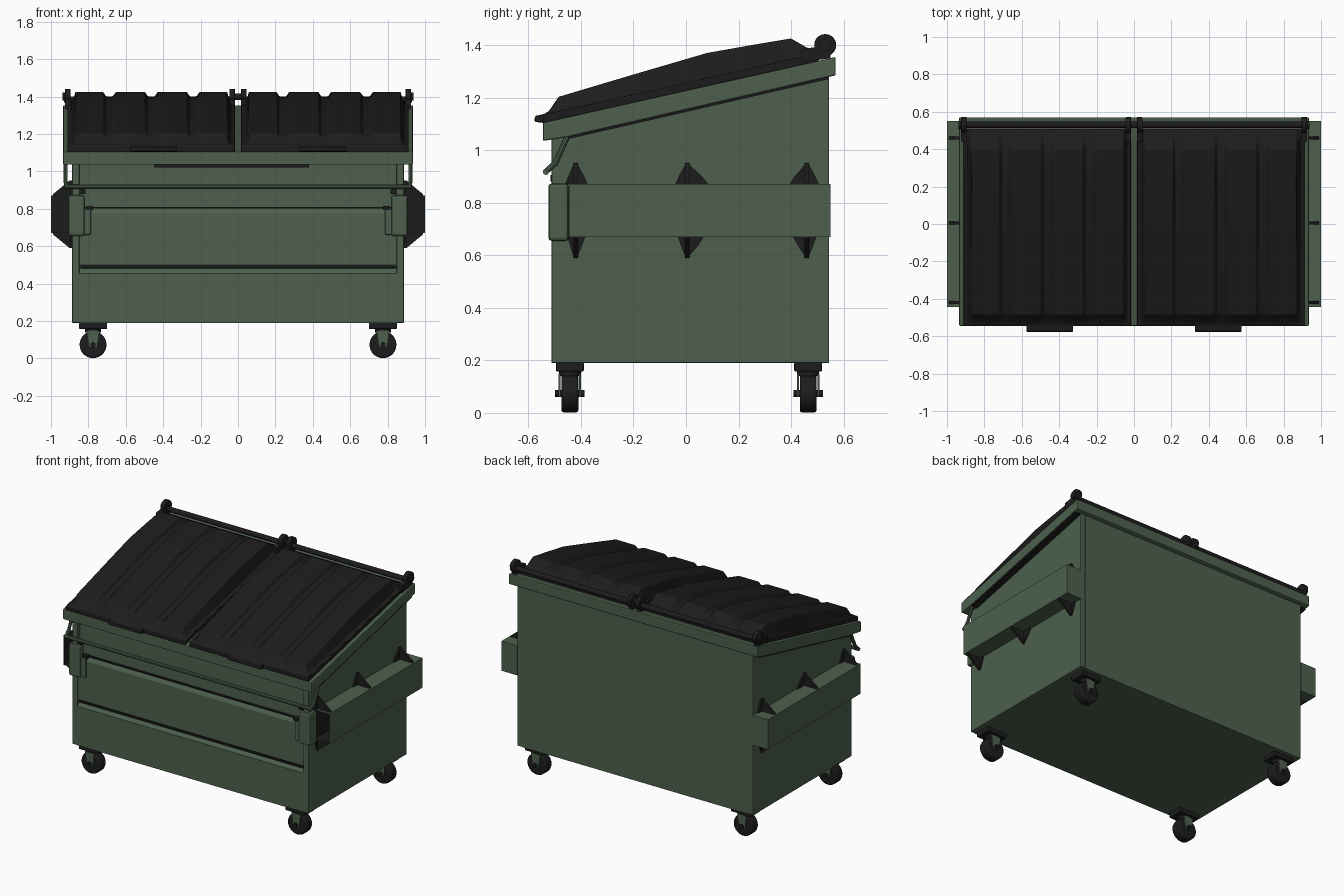
import bpy, bmesh, math
from mathutils import Vector, Matrix

if "Cube" in bpy.data.objects:
    bpy.data.objects.remove(bpy.data.objects["Cube"])


def material(name, rgb):
    m = bpy.data.materials.new(name)
    m.diffuse_color = (*rgb, 1)
    m.use_nodes = True
    m.node_tree.nodes["Principled BSDF"].inputs["Base Color"].default_value = m.diffuse_color
    return m


GREEN = material("green paint", (0.075, 0.118, 0.075))
BLACK = material("black plastic", (0.012, 0.012, 0.012))


def finish(name, bm, mats, bevel=0.0, smooth=False):
    bmesh.ops.recalc_face_normals(bm, faces=bm.faces)
    me = bpy.data.meshes.new(name)
    bm.to_mesh(me)
    bm.free()
    ob = bpy.data.objects.new(name, me)
    bpy.context.collection.objects.link(ob)
    for m in mats:
        me.materials.append(m)
    if bevel:
        b = ob.modifiers.new("soft edges", 'BEVEL')
        b.width, b.segments, b.limit_method = bevel, 2, 'ANGLE'
    if smooth:
        bpy.context.view_layer.objects.active = ob
        bpy.ops.object.select_all(action='DESELECT')
        ob.select_set(True)
        bpy.ops.object.shade_smooth_by_angle(angle=math.radians(35))
    return ob


def prism(name, pts, a, b, mat, axis='x', bevel=0.0):
    """Profile (y,z) swept along x, or profile (x,z) swept along y."""
    bm = bmesh.new()
    put = (lambda p, t: (t, p[0], p[1])) if axis == 'x' else (lambda p, t: (p[0], t, p[1]))
    lo = [bm.verts.new(put(p, a)) for p in pts]
    hi = [bm.verts.new(put(p, b)) for p in pts]
    bm.faces.new(lo)
    bm.faces.new(hi)
    n = len(pts)
    for i in range(n):
        bm.faces.new((lo[i], lo[(i + 1) % n], hi[(i + 1) % n], hi[i]))
    return finish(name, bm, [mat], bevel)


def box(name, x, y, z, mat, bevel=0.0):
    return prism(name, [(y[0], z[0]), (y[1], z[0]), (y[1], z[1]), (y[0], z[1])],
                 min(x), max(x), mat, 'x', bevel)


def rod(name, p, q, r, mat, seg=16, bevel=0.0):
    p, q = Vector(p), Vector(q)
    d = q - p
    bm = bmesh.new()
    mx = Matrix.Translation((p + q) / 2) @ d.to_track_quat('Z', 'Y').to_matrix().to_4x4()
    bmesh.ops.create_cone(bm, cap_ends=True, segments=seg, radius1=r, radius2=r,
                          depth=d.length, matrix=mx)
    return finish(name, bm, [mat], bevel, True)


def rim_z(y):
    return 1.105 + 0.224 * (y + 0.545)


# Bin body with stepped front panels
prism("body", [(-0.512, 0.19), (-0.512, 0.455), (-0.488, 0.485), (-0.505, 0.50),
               (-0.505, 0.775), (-0.485, 0.805), (-0.485, 1.09), (0.545, 1.32), (0.545, 0.19)],
      -0.85, 0.85, GREEN)
for s in (-1, 1):
    prism("side_wall", [(-0.512, 0.19), (-0.512, 1.09), (0.545, 1.32), (0.545, 0.19)],
          s * 0.848, s * 0.887, GREEN, bevel=0.004)
for z, y in ((0.485, -0.498), (0.806, -0.494)):
    box("panel_seam", (-0.84, 0.84), (y - 0.004, y + 0.012), (z - 0.004, z + 0.005), BLACK)

# Sloped rim and the dark seal beneath it
prism("rim", [(-0.545, 1.035), (-0.45, 1.05), (0.57, 1.285), (0.57, 1.355), (-0.545, 1.105)],
      -0.935, 0.935, GREEN, bevel=0.006)
for s in (-1, 1):
    prism("rim_seal", [(-0.45, 1.042), (0.54, 1.27), (0.54, 1.279), (-0.45, 1.052)],
          s * 0.88, s * 0.93, BLACK)
box("front_seal", (-0.45, 0.38), (-0.50, -0.48), (1.02, 1.036), BLACK)


# Ribbed lids
def lid(s):
    w, x0 = 0.895, 0.016
    cross = [(0, 0), (0.02, 0), (0.042, 1)]
    for k in (1, 2, 3):
        c = w * k / 4
        cross += [(c - 0.034, 1), (c - 0.018, 0.7), (c + 0.018, 0.7), (c + 0.034, 1)]
    cross += [(w - 0.042, 1), (w - 0.02, 0), (w, 0)]
    along = [(-0.545, 0), (-0.52, 1.15), (-0.485, 1.203), (-0.2, 1.288), (0.08, 1.37),
             (0.25, 1.40), (0.40, 1.425), (0.455, 1.393), (0.505, 0)]
    bm = bmesh.new()
    rows = []
    for y, h in along:
        flange = rim_z(y) + 0.03
        h = max(h, flange)
        rows.append([bm.verts.new((s * (x0 + x), y, flange + (h - flange) * f)) for x, f in cross])
    for a, b in zip(rows, rows[1:]):
        for i in range(len(cross) - 1):
            bm.faces.new((a[i], a[i + 1], b[i + 1], b[i]))
    # skirt down to the rim, then a flat underside
    edges = [e for e in bm.edges if e.is_boundary]
    ext = bmesh.ops.extrude_edge_only(bm, edges=edges)['geom']
    for v in ext:
        if isinstance(v, bmesh.types.BMVert):
            v.co.z = rim_z(v.co.y) - 0.003
    bmesh.ops.holes_fill(bm, edges=[e for e in bm.edges if e.is_boundary], sides=0)
    finish("lid", bm, [BLACK], 0.004, True)
    # pull lip at the front
    prism("lid_lip", [(-0.577, 1.108), (-0.53, 1.102), (-0.53, 1.14), (-0.575, 1.13)],
          s * 0.325, s * 0.575, BLACK, bevel=0.005)


for s in (-1, 1):
    lid(s)
    # Hinge rod, barrels and straps
    rod("hinge_rod", (s * 0.02, 0.53, 1.385), (s * 0.93, 0.53, 1.385), 0.017, BLACK)
    for a, b in ((0.895, 0.925), (0.015, 0.045)):
        rod("hinge_barrel", (s * a, 0.53, 1.40), (s * b, 0.53, 1.40), 0.042, BLACK, 20, 0.004)
        prism("hinge_strap", [(0.44, 1.335), (0.55, 1.35), (0.55, 1.40), (0.44, 1.385)],
              s * a, s * b, BLACK)
    rod("hinge_pin", (s * 0.92, 0.53, 1.40), (s * 0.938, 0.53, 1.40), 0.022, BLACK)
rod("hinge_centre_pin", (-0.02, 0.53, 1.40), (0.02, 0.53, 1.40), 0.018, BLACK)


# Fork pockets: open at the front, dark inside
def pocket(s):
    bm = bmesh.new()
    bmesh.ops.create_cube(bm, size=1, matrix=Matrix.Translation((s * 0.942, 0.0525, 0.771))
                          @ Matrix.Diagonal((0.116, 0.995, 0.202, 1)))
    front = min(bm.faces, key=lambda f: f.calc_center_median().y)
    bmesh.ops.inset_individual(bm, faces=[front], thickness=0.008)
    r = bmesh.ops.extrude_discrete_faces(bm, faces=[front])['faces'][0]
    bmesh.ops.translate(bm, verts=r.verts, vec=(0, 0.93, 0))
    for f in [r] + [g for e in r.edges for g in e.link_faces]:
        f.material_index = 1
    finish("fork_pocket", bm, [GREEN, BLACK])


for s in (-1, 1):
    pocket(s)
    # Corner collar in front of each pocket
    box("pocket_collar", (s * 0.82, s * 0.907), (-0.524, -0.447), (0.655, 0.873), GREEN, 0.012)
    box("collar_tab", (s * 0.785, s * 0.825), (-0.516, -0.48), (0.66, 0.80), GREEN, 0.008)
    box("collar_bolt", (s * 0.775, s * 0.81), (-0.518, -0.48), (0.795, 0.815), BLACK)
    box("upper_bolt", (s * 0.815, s * 0.85), (-0.515, -0.48), (0.88, 0.905), BLACK)
    # Gussets above and below the pockets, each with a wall web
    for y, l, r in ((-0.42, 0.04, 0.045), (0.005, 0.045, 0.078), (0.46, 0.065, 0.045)):
        for z, d in ((0.872, 1), (0.67, -1)):
            tip = z + d * 0.08
            prism("gusset", [(s * 0.885, z), (s * 0.99, z), (s * 0.99, z + d * 0.006),
                             (s * 0.90, tip), (s * 0.885, tip)],
                  y - 0.008, y + 0.008, BLACK, 'y')
            k = 1 if d > 0 else 0.8
            prism("gusset_web", [(y - l * k, z), (y + r * k, z), (y + r * 0.7 * k, z + d * 0.03),
                                 (y + 0.01, z + d * 0.07), (y - 0.01, z + d * 0.07),
                                 (y - l * 0.7 * k, z + d * 0.03)],
                  s * 0.884, s * 0.897, BLACK)

# Front bail bar hanging from the rim
for s in (-1, 1):
    rod("bail_arm", (s * 0.922, -0.455, 1.045), (s * 0.922, -0.50, 0.945), 0.011, GREEN, 10)
    rod("bail_elbow", (s * 0.922, -0.50, 0.95), (s * 0.918, -0.533, 0.918), 0.011, GREEN, 10)
rod("bail_bar", (-0.928, -0.533, 0.918), (0.928, -0.533, 0.918), 0.012, GREEN, 10)

# Swivel casters
for s in (-1, 1):
    for y in (-0.442, 0.465):
        x = s * 0.775
        box("caster_plate", (x - 0.075, x + 0.075), (y - 0.053, y + 0.053), (0.158, 0.192), BLACK, 0.004)
        rod("caster_swivel", (x, y, 0.14), (x, y, 0.165), 0.042, BLACK)
        rod("wheel", (x, y - 0.032, 0.074), (x, y + 0.032, 0.074), 0.072, BLACK, 28, 0.008)
        rod("axle", (x, y - 0.056, 0.074), (x, y + 0.056, 0.074), 0.014, BLACK, 12)
        for d in (-1, 1):
            prism("caster_fork", [(x - 0.035, 0.15), (x - 0.022, 0.06), (x + 0.022, 0.06),
                                  (x + 0.035, 0.15)],
                  y + d * 0.035, y + d * 0.043, GREEN, 'y')
